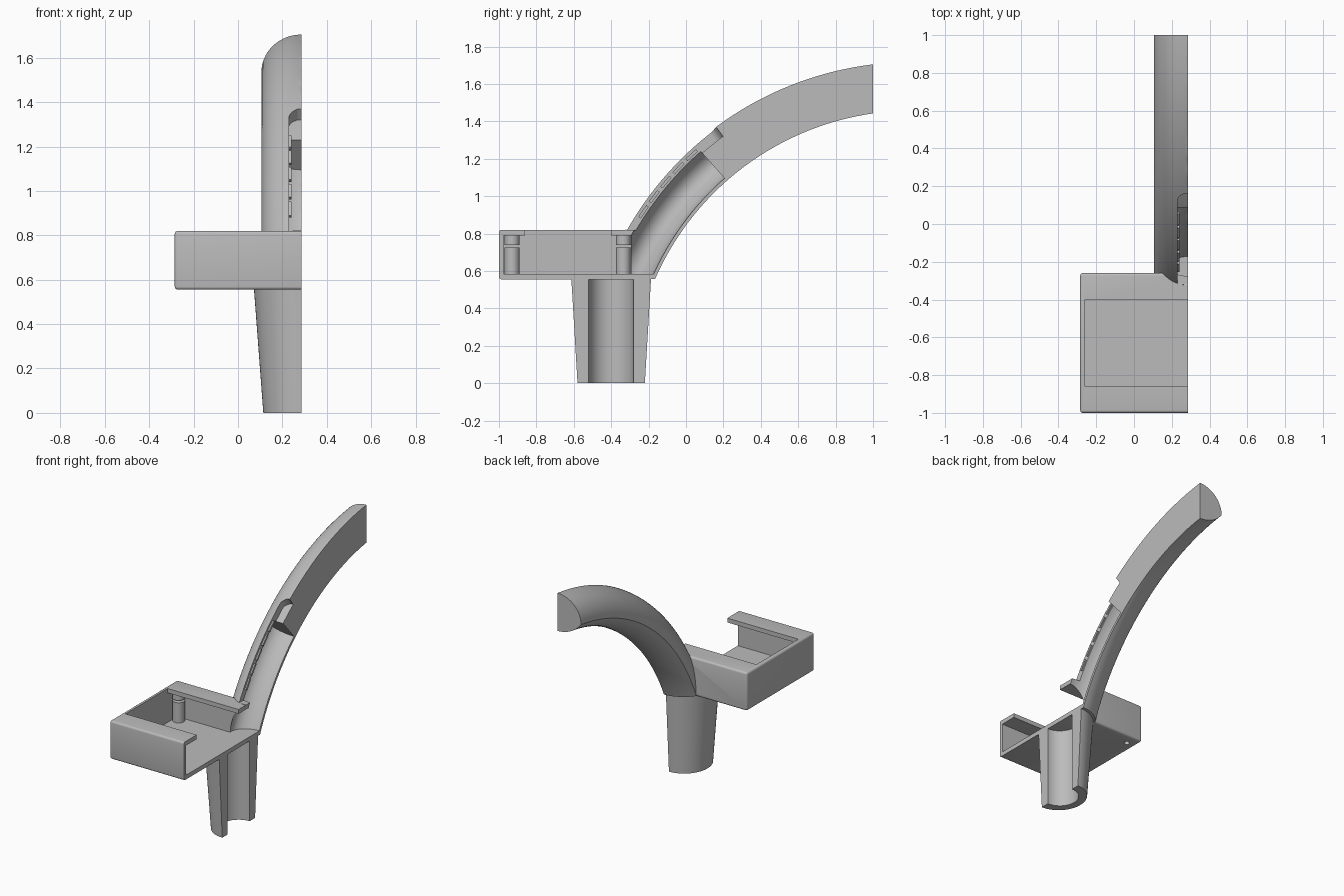
import bpy, bmesh, math
from mathutils import Vector

if "Cube" in bpy.data.objects:
    bpy.data.objects.remove(bpy.data.objects["Cube"], do_unlink=True)

CUT = 0.285                  # section plane, the centre line of the whole holder
ARC_Y, ARC_Z = 1.211, -0.045  # centre of the arm's curve

grey = bpy.data.materials.new("plain grey plastic")
grey.use_nodes = True
grey.diffuse_color = (0.5, 0.5, 0.5, 1)
grey.node_tree.nodes["Principled BSDF"].inputs["Base Color"].default_value = (0.5, 0.5, 0.5, 1)


def make(name, bm):
    bmesh.ops.recalc_face_normals(bm, faces=bm.faces)
    mesh = bpy.data.meshes.new(name)
    bm.to_mesh(mesh)
    bm.free()
    ob = bpy.data.objects.new(name, mesh)
    bpy.context.collection.objects.link(ob)
    mesh.materials.append(grey)
    return ob


def block(name, lo, hi, bevel=0):
    lo, hi = Vector(lo), Vector(hi)
    bm = bmesh.new()
    bmesh.ops.create_cube(bm, size=1)
    for v in bm.verts:
        v.co = (lo + hi) / 2 + v.co * (hi - lo)
    if bevel:
        bmesh.ops.bevel(bm, geom=bm.edges[:], offset=bevel, segments=4, profile=0.5, affect='EDGES')
    return make(name, bm)


def cone(name, x, y, z0, z1, r0, r1, sides=64):
    bm = bmesh.new()
    bmesh.ops.create_cone(bm, cap_ends=True, segments=sides, radius1=r0, radius2=r1, depth=z1 - z0)
    bmesh.ops.translate(bm, verts=bm.verts, vec=(x, y, (z0 + z1) / 2))
    return make(name, bm)


def clip(bm, point, normal):
    """Remove what lies on the normal's side and close the cut."""
    geom = bm.verts[:] + bm.edges[:] + bm.faces[:]
    cut = bmesh.ops.bisect_plane(bm, geom=geom, plane_co=point, plane_no=normal, clear_outer=True)
    edges = [e for e in cut["geom_cut"] if isinstance(e, bmesh.types.BMEdge)]
    bmesh.ops.contextual_create(bm, geom=edges)


def sweep(name, profile, start, end, steps=48, width=lambda t: 1, clips=(), x=CUT):
    """Sweep an (x, radius) outline along the arm's curve, angles in degrees."""
    bm = bmesh.new()
    rings = []
    for i in range(steps + 1):
        t = i / steps
        a = math.radians(start + (end - start) * t)
        rings.append([bm.verts.new((x + px * width(t), ARC_Y + r * math.cos(a), ARC_Z + r * math.sin(a)))
                      for px, r in profile])
    n = len(profile)
    for a, b in zip(rings, rings[1:]):
        for k in range(n):
            bm.faces.new((a[k], a[(k + 1) % n], b[(k + 1) % n], b[k]))
    bm.faces.new(rings[0])
    bm.faces.new(rings[-1])
    for point, normal in clips:
        clip(bm, point, normal)
    return make(name, bm)


def carve(ob, cutters):
    bpy.context.view_layer.objects.active = ob
    for c in cutters:
        m = ob.modifiers.new("cut", 'BOOLEAN')
        m.operation, m.solver, m.object = 'DIFFERENCE', 'EXACT', c
        bpy.ops.object.modifier_apply(modifier=m.name)


def rectangle(w, r0, r1):
    return [(-w, r0), (w, r0), (w, r1), (-w, r1)]


# Arm outline: domed top and shallower underside meeting in a side ridge
dome = [(0.18 * math.cos(math.pi * i / 32), 1.592 + 0.17 * math.sin(math.pi * i / 32)) for i in range(33)]
R = (0.18 ** 2 + 0.09 ** 2) / (2 * 0.09)
half = math.asin(0.18 / R)
under = [(R * math.sin(half * k / 10), 1.502 + R - R * math.cos(half * k / 10)) for k in range(-9, 10)]
channel = [(0.14 * math.cos(math.tau * i / 48), 1.62 + 0.1 * math.sin(math.tau * i / 48)) for i in range(48)]

# Cutters
far_half = block("cut_far_half", (CUT, -2, -1), (2, 2, 3))
cavity = block("cut_cavity", (-0.26, -0.975, 0.585), (1, -0.295, 0.79))
window = block("cut_window", (-0.26, -0.86, 0.7), (1, -0.4, 0.9))
chamber = sweep("cut_chamber", channel, 161, 131.4,
                clips=[(Vector((0, 0, 0.585)), Vector((0, 0, -1)))])
slot = sweep("cut_slot", rectangle(0.055, 1.70, 1.9), 150.5, 126.6, 80,
             lambda t: math.sqrt(max(0.1, 1 - max(0, 1 - (1 - t) / 0.07) ** 2)))
bore = cone("cut_bore", CUT, -0.4, -0.1, 0.555, 0.12, 0.12)
POSTS = {"front": -0.93, "back": -0.335}
screw_holes = [cone("cut_screw_hole", -0.22, y, 0.5, 0.7, 0.018, 0.018, 24) for y in POSTS.values()]

# Case with open top
case = block("case", (-0.285, -1, 0.555), (0.855, -0.26, 0.82), 0.014)
carve(case, [cavity, window, chamber, far_half] + screw_holes)

# Tapered socket leg
leg = cone("socket_leg", CUT, -0.4, 0, 0.557, 0.18, 0.213)
for v in leg.data.vertices:
    v.co.x = CUT + (v.co.x - CUT) * (0.95 + 0.05 * v.co.z / 0.557)
carve(leg, [bore, far_half])

# Curved arm, hollow at its lower end
arm = sweep("curved_arm", dome + under, 164, 92, 96,
            clips=[(Vector((0, 1, 0)), Vector((0, 1, 0))), (Vector((0, 0, 0.556)), Vector((0, 0, -1)))])
carve(arm, [cavity, window, chamber, slot, far_half])

# Screw posts: lower boss and matching boss under the lid
parts = [case, leg, arm]
for (side, y), hole in zip(POSTS.items(), screw_holes):
    lower = cone(side + "_lower_post", -0.22, y, 0.58, 0.725, 0.04, 0.04, 32)
    carve(lower, [hole])
    parts += [lower, cone(side + "_upper_post", -0.22, y, 0.74, 0.795, 0.04, 0.04, 32)]

# Retaining tabs along the slot edge
for i in range(5):
    a = 147.5 - i * 3.3
    parts.append(sweep("slot_tab_%d" % (i + 1), rectangle(0.006, 1.722, 1.738), a, a - 2.5, 4, x=0.234))

for c in [far_half, cavity, window, chamber, slot, bore] + screw_holes:
    bpy.data.objects.remove(c, do_unlink=True)

bpy.ops.object.select_all(action='DESELECT')
for ob in parts:
    ob.select_set(True)
    bpy.context.view_layer.objects.active = ob
bpy.ops.object.shade_smooth_by_angle(angle=math.radians(30))
